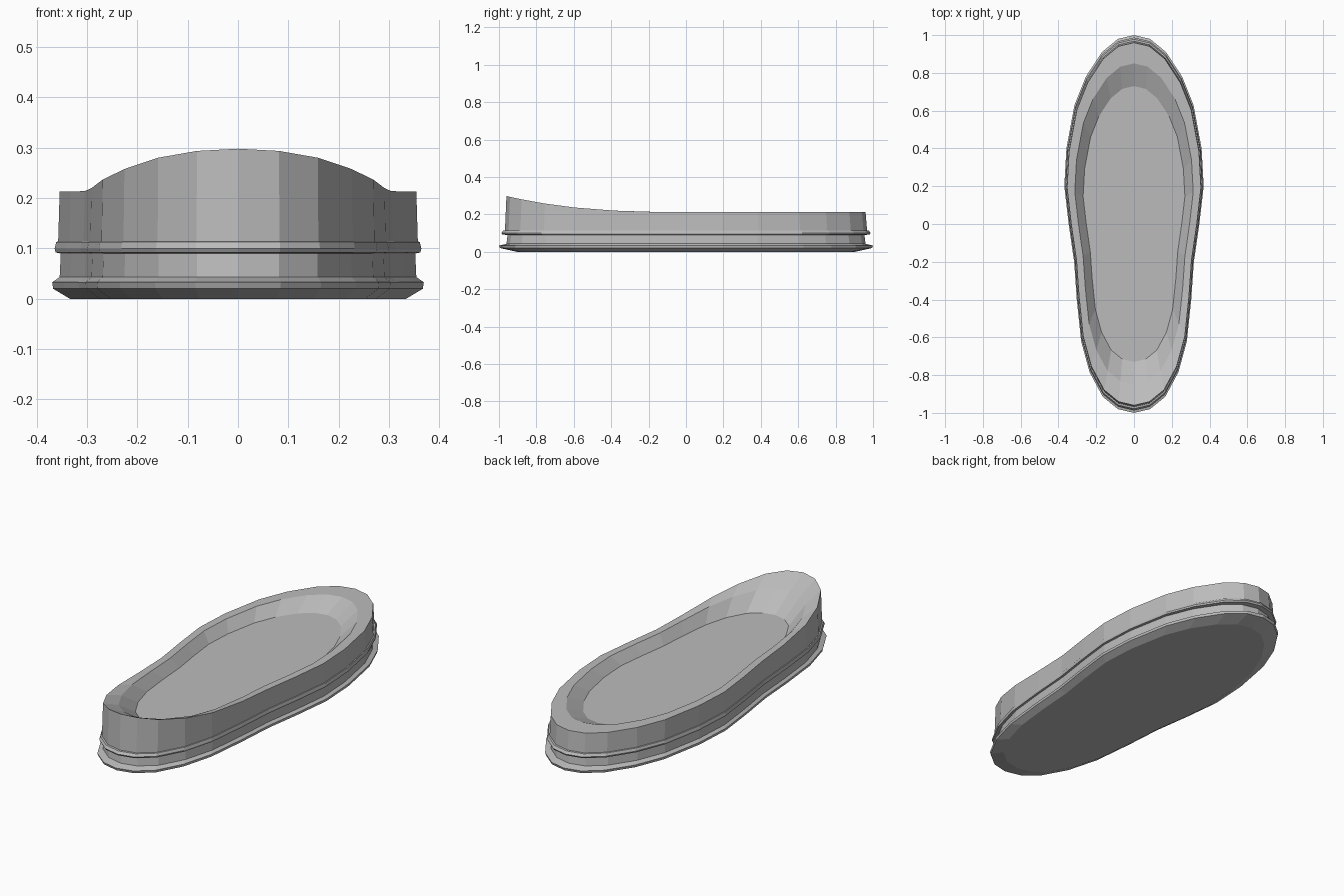
import bpy
import bmesh

cube = bpy.data.objects.get("Cube")
if cube:
    bpy.data.objects.remove(cube, do_unlink=True)

grey = bpy.data.materials.new("mid grey")
grey.use_nodes = True
colour = (0.5, 0.5, 0.5, 1)
grey.diffuse_color = colour
grey.node_tree.nodes["Principled BSDF"].inputs["Base Color"].default_value = colour

# Half of the sole outline, from the front tip to the back tip
HALF = [(0, -1), (0.085, -0.98), (0.165, -0.915), (0.235, -0.785), (0.28, -0.62),
        (0.303, -0.4), (0.317, -0.2), (0.346, 0), (0.369, 0.2), (0.358, 0.4),
        (0.315, 0.63), (0.255, 0.78), (0.17, 0.91), (0.085, 0.98), (0, 1)]
OUTLINE = HALF + [(-x, y) for x, y in HALF[-2:0:-1]]


def lift(y):
    """Upward sweep of the rim towards the front."""
    return 0.085 * max(0, (-y - 0.05) / 0.91) ** 2.5


def loft(name, levels, cap_first=False, cap_last=False):
    """Skin rings of the outline; each level is (scale, height, share of lift)."""
    bm = bmesh.new()
    rings = []
    for scale, z, share in levels:
        rings.append([bm.verts.new((x * scale, y * scale, z + share * lift(y * scale)))
                      for x, y in OUTLINE])
    count = len(OUTLINE)
    for low, high in zip(rings, rings[1:]):
        for i in range(count):
            j = (i + 1) % count
            bm.faces.new((low[i], low[j], high[j], high[i]))
    if cap_first:
        bm.faces.new(rings[0][::-1])
    if cap_last:
        bm.faces.new(rings[-1])
    mesh = bpy.data.meshes.new(name)
    bm.to_mesh(mesh)
    bm.free()
    mesh.materials.append(grey)
    obj = bpy.data.objects.new(name, mesh)
    bpy.context.collection.objects.link(obj)
    return obj


# Bevelled tread with its projecting lip
loft("outsole", [(0.905, 0, 0), (0.995, 0.02, 0), (1, 0.033, 0), (0.96, 0.043, 0)],
     cap_first=True)

# Side wall below and above the bead
loft("lower_wall", [(0.96, 0.043, 0), (0.954, 0.09, 0)])
loft("bead", [(0.954, 0.09, 0), (0.982, 0.092, 0), (0.987, 0.1, 0),
              (0.978, 0.113, 0), (0.968, 0.114, 0)])
loft("upper_wall", [(0.968, 0.114, 0), (0.96, 0.213, 1)])

# Rim and sunken floor
loft("footbed", [(0.96, 0.213, 1), (0.85, 0.213, 0.5), (0.73, 0.165, 0)],
     cap_last=True)
